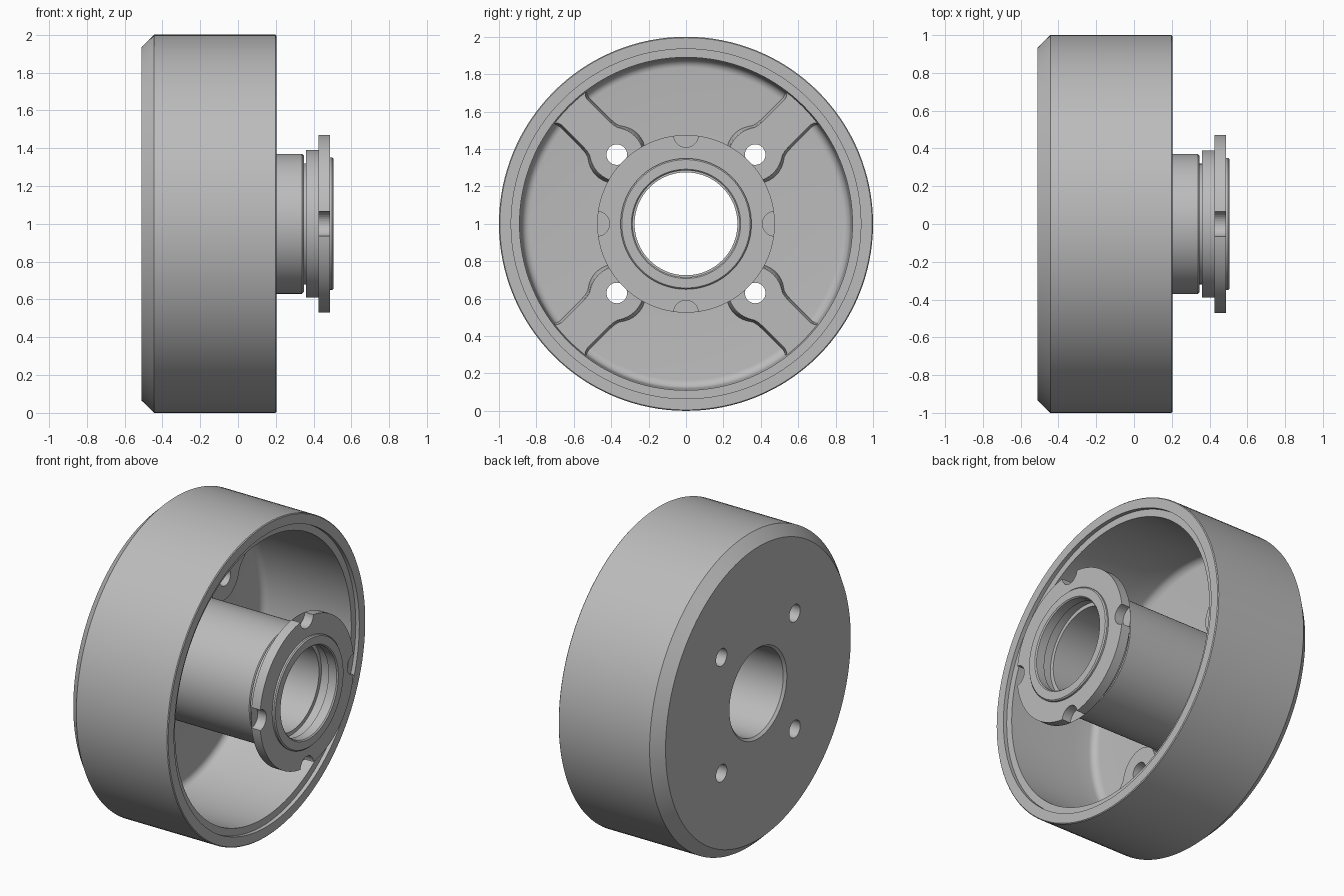
import bpy, bmesh, math
from mathutils import Matrix, Vector

if "Cube" in bpy.data.objects:
    bpy.data.objects.remove(bpy.data.objects["Cube"])

# Single machined-metal grey
metal = bpy.data.materials.new("metal_grey")
metal.use_nodes = True
metal.diffuse_color = (0.5, 0.5, 0.5, 1)
metal.node_tree.nodes["Principled BSDF"].inputs["Base Color"].default_value = (0.5, 0.5, 0.5, 1)

AXLE = Vector((0, 0, 1))


def finish(bm, name, helper=False):
    bmesh.ops.remove_doubles(bm, verts=bm.verts, dist=1e-5)
    bmesh.ops.recalc_face_normals(bm, faces=bm.faces)
    me = bpy.data.meshes.new(name)
    bm.to_mesh(me)
    bm.free()
    ob = bpy.data.objects.new(name, me)
    bpy.context.collection.objects.link(ob)
    ob.location = AXLE
    me.materials.append(metal)
    if helper:
        ob.hide_render = True
        ob.hide_set(True)
    return ob


def lathe(name, profile, steps=128):
    """Spin a closed (x, radius) profile around the x axis."""
    bm = bmesh.new()
    vs = [bm.verts.new((x, 0, r)) for x, r in profile]
    es = [bm.edges.new((vs[i], vs[(i + 1) % len(vs)])) for i in range(len(vs))]
    bmesh.ops.spin(bm, geom=vs + es, cent=(0, 0, 0), axis=(1, 0, 0),
                   angle=math.tau, steps=steps, use_merge=True)
    return finish(bm, name)


def pin_cutter(name, radius, spots, x0, x1):
    """Row of pins along x used as one cutter."""
    bm = bmesh.new()
    for y, z in spots:
        m = Matrix.Translation(((x0 + x1) / 2, y, z)) @ Matrix.Rotation(math.pi / 2, 4, 'Y')
        bmesh.ops.create_cone(bm, cap_ends=True, segments=32, radius1=radius,
                              radius2=radius, depth=x1 - x0, matrix=m)
    return finish(bm, name, helper=True)


def cut(ob, cutter):
    mod = ob.modifiers.new("cut", 'BOOLEAN')
    mod.operation = 'DIFFERENCE'
    mod.solver = 'EXACT'
    mod.object = cutter


# Drum with web, hub tube and bore in one section
FLOOR = -0.44
fillet = [(FLOOR + 0.045 * (1 - math.sin(a)), 0.835 + 0.045 * math.cos(a))
          for a in [math.radians(d) for d in range(0, 91, 15)]]
drum = lathe("drum_and_hub", [
    (-0.51, 0.29), (-0.51, 0.935), (-0.443, 1.0), (0.198, 1.0), (0.203, 0.995),
    (0.203, 0.935), (0.178, 0.935), (0.178, 0.89), (-0.29, 0.89)] + fillet + [
    (FLOOR, 0.37), (0.338, 0.37), (0.348, 0.36), (0.348, 0.32), (0.38, 0.32),
    (0.38, 0.275), (-0.495, 0.275)])

# Lock nut: collar, flange and front lip
nut = lathe("lock_nut", [
    (0.36, 0.30), (0.36, 0.39), (0.425, 0.39), (0.425, 0.475), (0.487, 0.475),
    (0.487, 0.35), (0.498, 0.35), (0.505, 0.343), (0.505, 0.292),
    (0.498, 0.285), (0.44, 0.285), (0.44, 0.30)])
R = 0.475
cut(nut, pin_cutter("notch_cutter", 0.066, [(R, 0), (-R, 0), (0, R), (0, -R)], 0.426, 0.6))

# Web ribs swelling into a boss around each bolt hole
HOLE = 0.37 * math.sqrt(2)
arc = [(HOLE + 0.15 * math.cos(math.radians(d)), 0.15 * math.sin(math.radians(d)))
       for d in range(170, 59, -10)]
half = [(0.33, 0.026)] + arc + [(0.625, 0.113), (0.65, 0.107), (0.68, 0.105),
                                (0.845, 0.105), (0.865, 0.112), (0.88, 0.13), (0.9, 0.13)]
outline = half + [(u, -v) for u, v in reversed(half)]


def rib(name, angle):
    bm = bmesh.new()
    du = Vector((0, math.cos(angle), math.sin(angle)))
    dv = Vector((0, -math.sin(angle), math.cos(angle)))
    loops = []
    for x, taper in ((-0.46, 1.05), (FLOOR, 1.05), (-0.36, 0.96), (-0.35, 0.92)):
        loops.append([bm.verts.new(du * u + dv * v * taper + Vector((x, 0, 0)))
                      for u, v in outline])
    n = len(outline)
    for a, b in zip(loops, loops[1:]):
        for i in range(n):
            j = (i + 1) % n
            bm.faces.new((a[i], a[j], b[j], b[i]))
    bm.faces.new(loops[0])
    bm.faces.new(loops[-1])
    return finish(bm, name)


ribs = [rib(f"web_rib_{i + 1}", math.radians(45 + 90 * i)) for i in range(4)]

# Bolt holes through ribs and web
holes = pin_cutter("bolt_hole_cutter", 0.055,
                   [(a, b) for a in (-0.37, 0.37) for b in (-0.37, 0.37)], -0.6, -0.2)
for ob in [drum] + ribs:
    cut(ob, holes)

# Smooth round walls, crisp machined edges
bpy.ops.object.select_all(action='DESELECT')
for ob in [drum, nut] + ribs:
    ob.select_set(True)
bpy.context.view_layer.objects.active = drum
bpy.ops.object.shade_smooth_by_angle(angle=math.radians(30))
